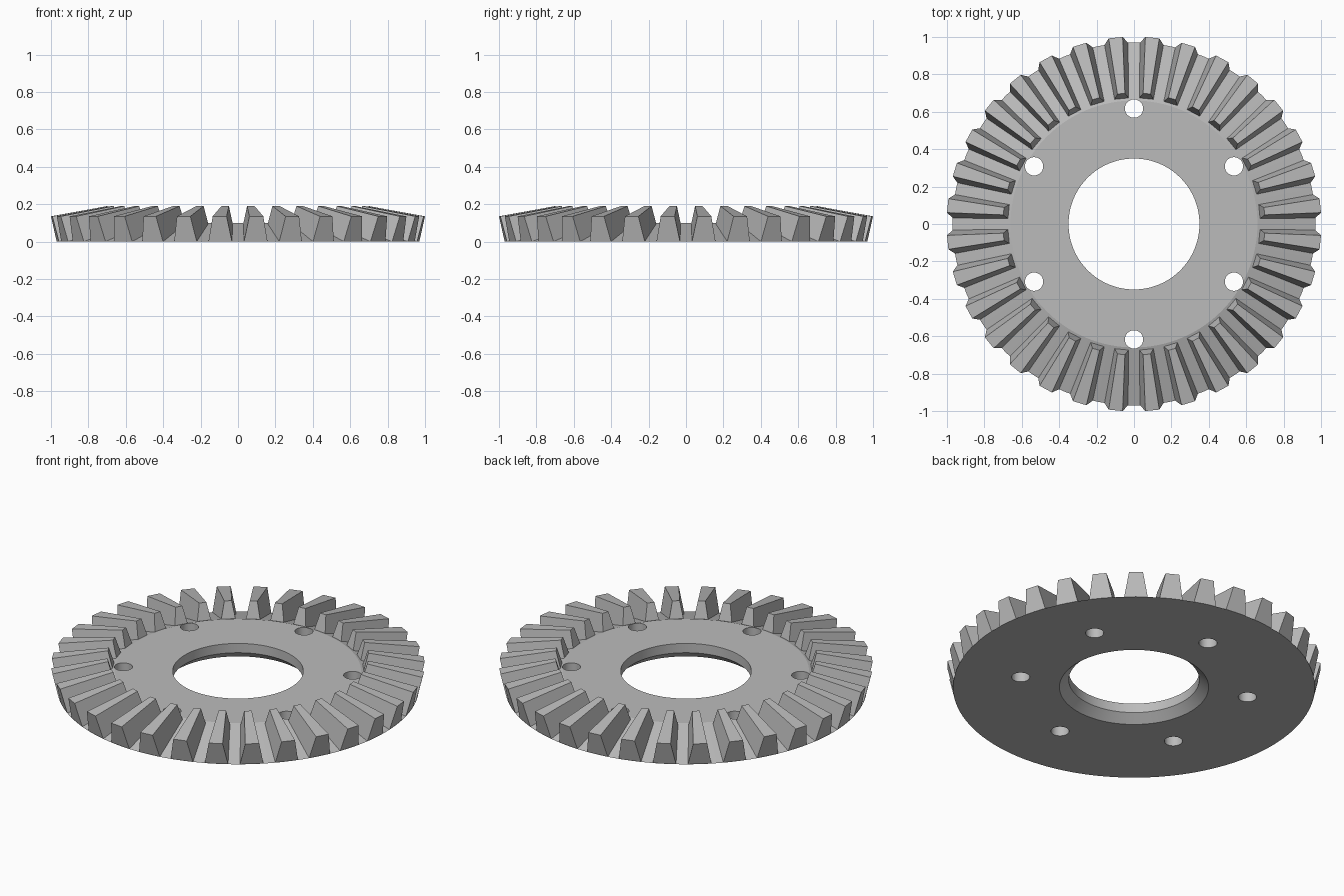
import bpy, bmesh, math
from mathutils import Matrix, Vector

TEETH = 32
SEGMENTS = 128

cube = bpy.data.objects.get("Cube")
if cube:
    bpy.data.objects.remove(cube, do_unlink=True)

steel = bpy.data.materials.new("steel grey")
steel.use_nodes = True
grey = (0.5, 0.5, 0.5, 1)
steel.diffuse_color = grey
steel.node_tree.nodes["Principled BSDF"].inputs["Base Color"].default_value = grey


def make_object(name, bm):
    bmesh.ops.recalc_face_normals(bm, faces=bm.faces)
    mesh = bpy.data.meshes.new(name)
    bm.to_mesh(mesh)
    bm.free()
    mesh.materials.append(steel)
    obj = bpy.data.objects.new(name, mesh)
    bpy.context.collection.objects.link(obj)
    return obj


def activate(obj):
    bpy.ops.object.select_all(action='DESELECT')
    obj.select_set(True)
    bpy.context.view_layer.objects.active = obj


# Ring body: closed radius/height profile with a chamfered bore and conical rim
profile = [(0.40, 0), (0.97, 0), (0.66, 0.1), (0.35, 0.1), (0.35, 0.045)]
bm = bmesh.new()
rings = []
for i in range(SEGMENTS):
    a = math.tau * i / SEGMENTS
    rings.append([bm.verts.new((r * math.cos(a), r * math.sin(a), z)) for r, z in profile])
for i, ring in enumerate(rings):
    after = rings[(i + 1) % SEGMENTS]
    for j in range(len(profile)):
        k = (j + 1) % len(profile)
        bm.faces.new((ring[j], ring[k], after[k], after[j]))
body = make_object("gear_body", bm)

# Six bolt holes
bm = bmesh.new()
for i in range(6):
    a = math.radians(30 + 60 * i)
    place = Matrix.Translation((0.617 * math.cos(a), 0.617 * math.sin(a), 0.05))
    bmesh.ops.create_cone(bm, cap_ends=True, segments=32, radius1=0.049,
                          radius2=0.049, depth=0.4, matrix=place)
cutter = make_object("bolt_hole_cutter", bm)
cutter.hide_render = True
cut = body.modifiers.new("bolt_holes", 'BOOLEAN')
cut.operation = 'DIFFERENCE'
cut.solver = 'EXACT'
cut.object = cutter
activate(body)
bpy.ops.object.modifier_apply(modifier=cut.name)
bpy.data.objects.remove(cutter, do_unlink=True)
bpy.ops.object.shade_smooth_by_angle(angle=math.radians(15))

# Tapered bevel teeth: (radius, half width, height) for each end's base and tip
outer = [(0.968, 0.063, 0), (1.001, 0.0375, 0.135)]
inner = [(0.672, 0.039, 0.09), (0.70, 0.02, 0.19)]


def end_loop(bm, end, turn):
    (r0, w0, z0), (r1, w1, z1) = end
    corners = [(r0, -w0, z0), (r0, w0, z0), (r1, w1, z1), (r1, -w1, z1)]
    return [bm.verts.new(turn @ Vector(c)) for c in corners]


bm = bmesh.new()
for i in range(TEETH):
    turn = Matrix.Rotation(math.tau * (i + 0.5) / TEETH, 3, 'Z')
    far, near = end_loop(bm, outer, turn), end_loop(bm, inner, turn)
    bm.faces.new(far)
    bm.faces.new(near[::-1])
    for j in range(4):
        k = (j + 1) % 4
        bm.faces.new((far[j], near[j], near[k], far[k]))
make_object("gear_teeth", bm)
